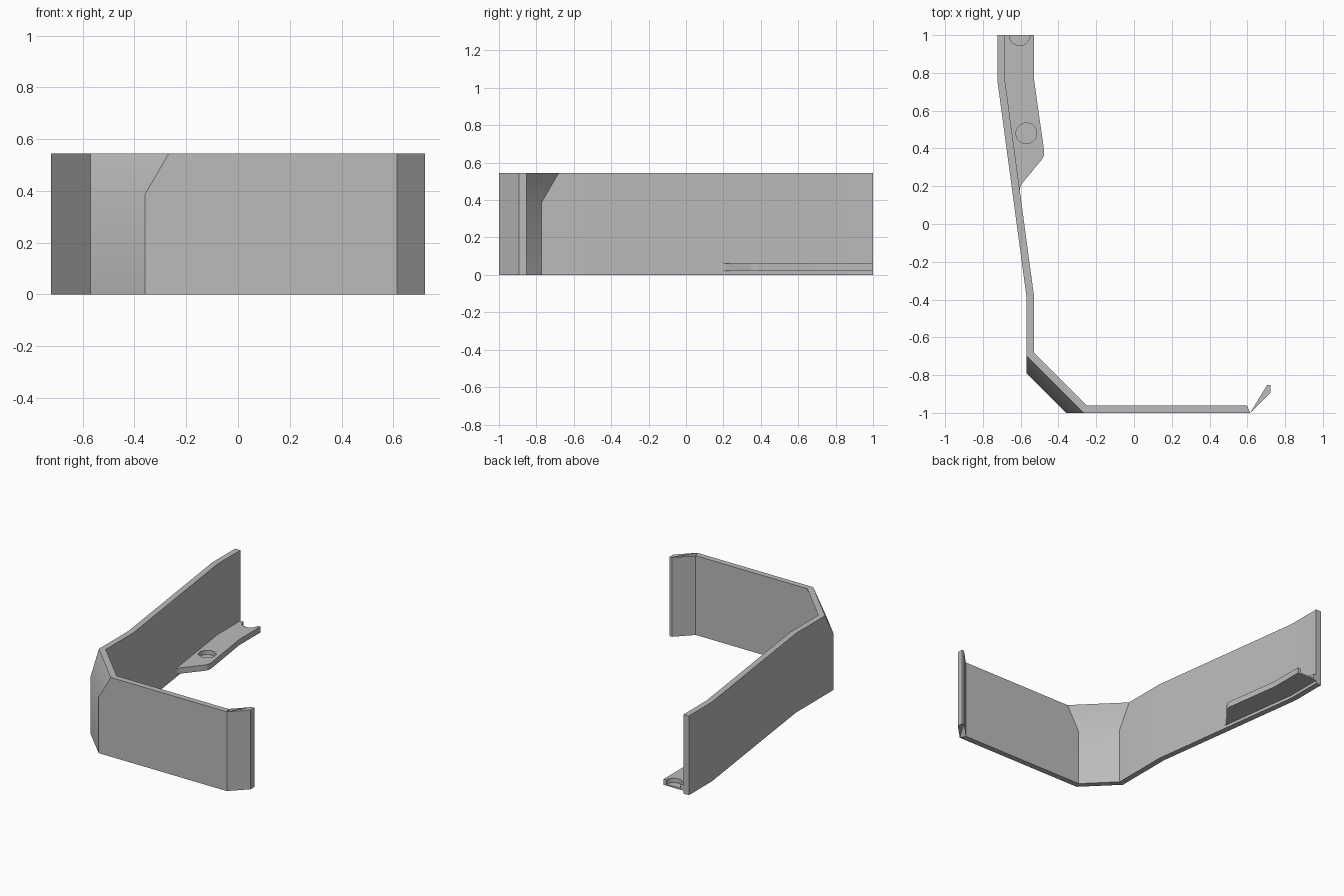
import bpy
import bmesh
from mathutils import Vector

default = bpy.data.objects.get("Cube")
if default:
    bpy.data.objects.remove(default, do_unlink=True)

HEIGHT, BEND_Z, THICK = 0.545, 0.385, 0.04
SIDE_X = -0.57

grey = bpy.data.materials.new("plain grey")
grey.use_nodes = True
colour = (0.5, 0.5, 0.5, 1)
grey.diffuse_color = colour
grey.node_tree.nodes["Principled BSDF"].inputs["Base Color"].default_value = colour


def finish(name, bm):
    bmesh.ops.recalc_face_normals(bm, faces=bm.faces)
    mesh = bpy.data.meshes.new(name)
    bm.to_mesh(mesh)
    bm.free()
    mesh.materials.append(grey)
    obj = bpy.data.objects.new(name, mesh)
    bpy.context.collection.objects.link(obj)
    return obj


def smooth(obj):
    bpy.ops.object.select_all(action="DESELECT")
    obj.select_set(True)
    bpy.context.view_layer.objects.active = obj
    bpy.ops.object.shade_smooth_by_angle(angle=0.55)


def offset(path, dist):
    """Mitred parallel copy of an open path, on its left side."""
    pts = [Vector(p) for p in path]
    dirs = [(b - a).normalized() for a, b in zip(pts, pts[1:])]
    normals = [Vector((-d.y, d.x)) for d in dirs]
    result = []
    for i, p in enumerate(pts):
        a, b = normals[max(i - 1, 0)], normals[min(i, len(normals) - 1)]
        result.append(p + (a + b) * dist / (1 + a.dot(b)))
    return result


def fillet(prev, corner, nxt, size, steps=6):
    """Rounded corner as a short quadratic curve."""
    p, c, n = Vector(prev), Vector(corner), Vector(nxt)
    a, b = c + (p - c).normalized() * size, c + (n - c).normalized() * size
    ts = [i / steps for i in range(steps + 1)]
    return [a * (1 - t) ** 2 + c * 2 * t * (1 - t) + b * t * t for t in ts]


# Bent strip wall: the corner chamfer widens towards the top
def wall_section(chamfer):
    path = [(-0.722, 1), (-0.722, 0.75), (SIDE_X, -0.38),
            (SIDE_X, chamfer - 1), (SIDE_X + chamfer, -1),
            (0.615, -1), (0.722, -0.893)]
    inner = offset(path, THICK)
    inner[-1] = Vector((0.704, -0.853))
    return [Vector(p) for p in path], inner, Vector((0.722, -0.853))


bm = bmesh.new()
levels = []
for z, chamfer in ((0, 0.21), (BEND_Z, 0.21), (HEIGHT, 0.303)):
    outer, inner, tip = wall_section(chamfer)
    loop = outer + [tip] + inner[::-1]
    levels.append([bm.verts.new((p.x, p.y, z)) for p in loop])
count = len(levels[0])
for low, high in zip(levels, levels[1:]):
    for i in range(count):
        j = (i + 1) % count
        bm.faces.new((low[i], low[j], high[j], high[i]))
for ring in (levels[0], levels[-1]):
    for i in range(5):
        bm.faces.new((ring[i], ring[i + 1], ring[-2 - i], ring[-1 - i]))
    bm.faces.new(ring[5:9])
smooth(finish("bent_wall", bm))

# Mounting tab with rounded corners
nose, root, foot = (-0.472, 0.36), (-0.605, 0.2), (-0.605, 0.15)
outline = [(-0.7, 1), (-0.7, 0.74), (-0.622, 0.15), foot]
outline += fillet(foot, root, nose, 0.025)
outline += fillet(root, nose, (-0.53, 0.77), 0.03)
outline += [(-0.53, 0.77), (-0.53, 1)]
bm = bmesh.new()
base = bm.faces.new([bm.verts.new((p[0], p[1], 0.02)) for p in outline])
top = bmesh.ops.extrude_face_region(bm, geom=[base])["geom"]
bmesh.ops.translate(bm, vec=(0, 0, 0.04),
                    verts=[v for v in top if isinstance(v, bmesh.types.BMVert)])
tab = finish("mounting_tab", bm)

# Blind screw holes, the rear one cut open by the end of the tab
for x, y in ((-0.57, 0.48), (-0.605, 1)):
    bm = bmesh.new()
    bmesh.ops.create_cone(bm, cap_ends=True, segments=32,
                          radius1=0.055, radius2=0.055, depth=0.1)
    bmesh.ops.translate(bm, vec=(x, y, 0.08), verts=bm.verts)
    cutter = finish("hole_cutter", bm)
    cutter.hide_render = True
    mod = tab.modifiers.new("hole", "BOOLEAN")
    mod.operation, mod.object, mod.solver = "DIFFERENCE", cutter, "EXACT"
    bpy.context.view_layer.objects.active = tab
    bpy.ops.object.modifier_apply(modifier=mod.name)
    bpy.data.objects.remove(cutter, do_unlink=True)
smooth(tab)
